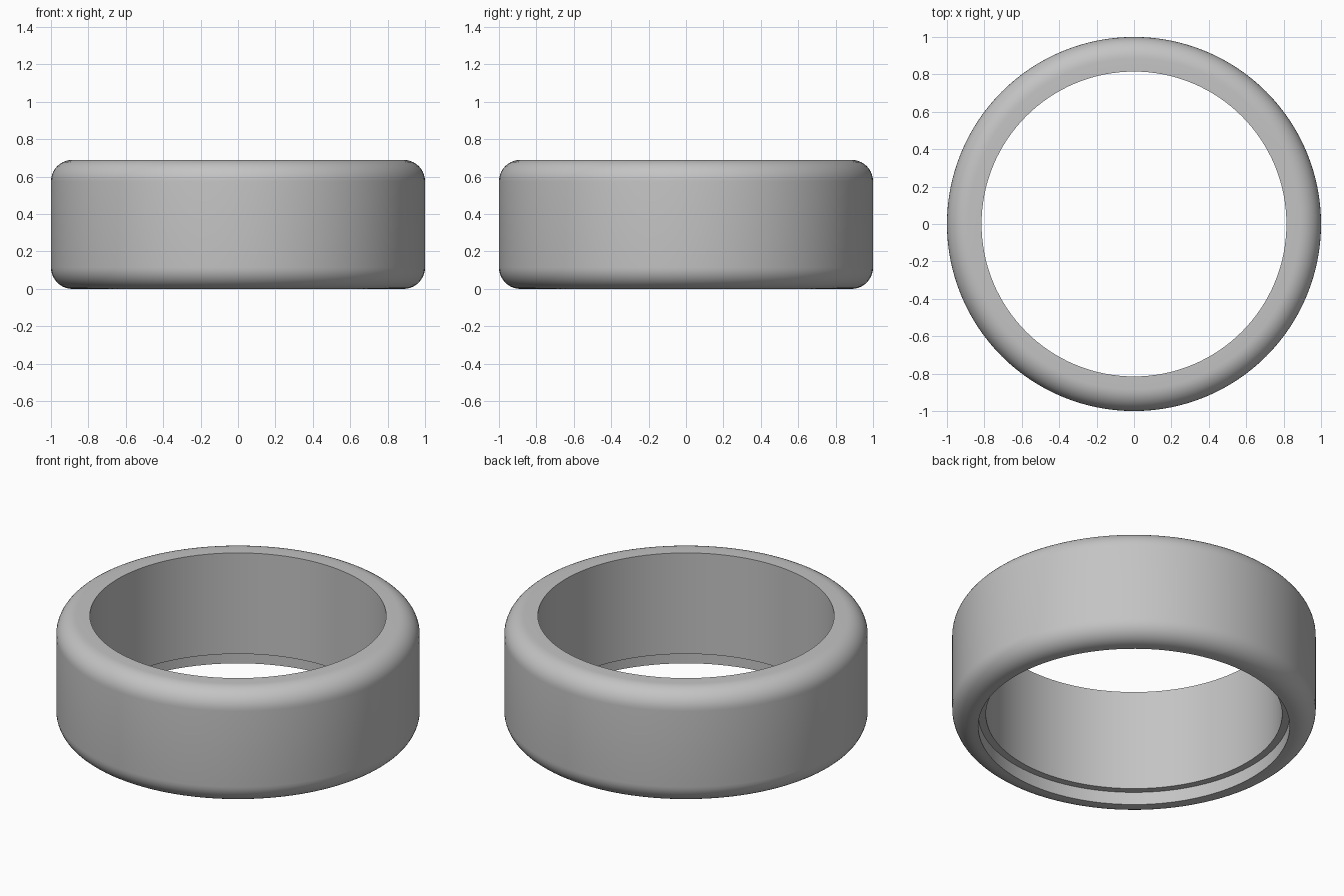
import bpy, bmesh
from math import radians, sin, cos, pi

cube = bpy.data.objects.get("Cube")
if cube:
    bpy.data.objects.remove(cube)

HEIGHT, OUTER, BORE = 0.69, 1.0, 0.815
REBATE_RADIUS, REBATE_DEPTH = 0.857, 0.077
FILLET, STEPS, SIDES = 0.115, 10, 128

# Material
grey = bpy.data.materials.new("plain grey")
grey.use_nodes = True
colour = (0.55, 0.55, 0.55, 1)
grey.diffuse_color = colour
grey.node_tree.nodes["Principled BSDF"].inputs["Base Color"].default_value = colour


def fillet(z, start):
    """Quarter round on the outer edge, centred at height z."""
    angles = [start + pi / 2 * i / STEPS for i in range(STEPS + 1)]
    return [(OUTER - FILLET + FILLET * cos(a), z + FILLET * sin(a)) for a in angles]


# Cross-section: stepped bore inside, rounded edges outside
profile = [(BORE, HEIGHT), (BORE, REBATE_DEPTH),
           (REBATE_RADIUS, REBATE_DEPTH), (REBATE_RADIUS, 0)]
profile += fillet(FILLET, -pi / 2) + fillet(HEIGHT - FILLET, 0)

# Ring turned around the vertical axis
bm = bmesh.new()
verts = [bm.verts.new((r, 0, z)) for r, z in profile]
edges = [bm.edges.new((a, b)) for a, b in zip(verts, verts[1:] + verts[:1])]
bmesh.ops.spin(bm, geom=verts + edges, cent=(0, 0, 0), axis=(0, 0, 1),
               angle=2 * pi, steps=SIDES, use_merge=True)
bmesh.ops.remove_doubles(bm, verts=bm.verts, dist=0.0001)
bmesh.ops.recalc_face_normals(bm, faces=bm.faces)
mesh = bpy.data.meshes.new("ring_band")
bm.to_mesh(mesh)
bm.free()
mesh.materials.append(grey)

ring = bpy.data.objects.new("ring_band", mesh)
bpy.context.collection.objects.link(ring)
bpy.ops.object.select_all(action="DESELECT")
ring.select_set(True)
bpy.context.view_layer.objects.active = ring
bpy.ops.object.shade_smooth_by_angle(angle=radians(30))
